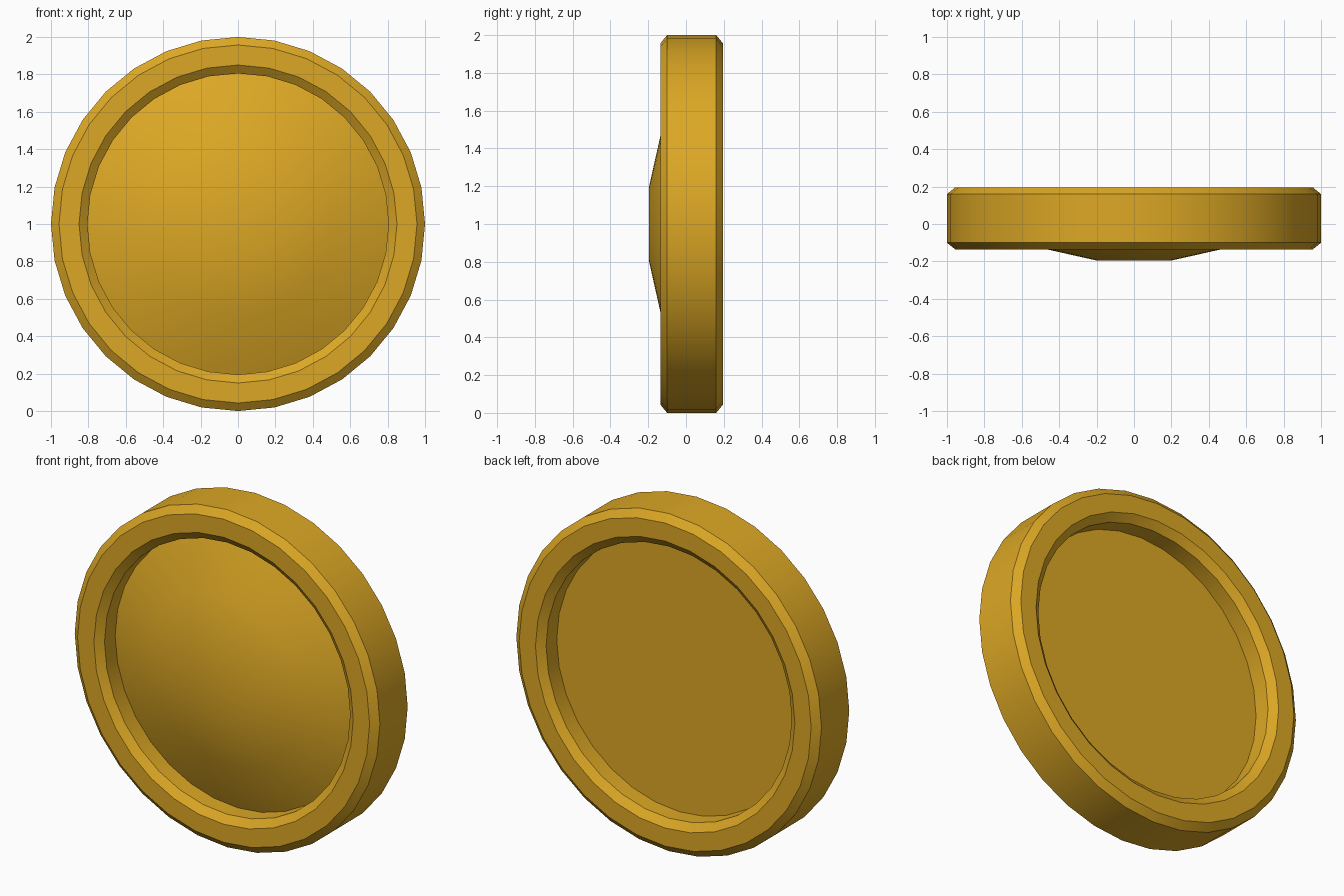
import bpy
import bmesh
import math

SIDES = 32

cube = bpy.data.objects.get("Cube")
if cube:
    bpy.data.objects.remove(cube, do_unlink=True)

gold = bpy.data.materials.new("gold")
gold.use_nodes = True
colour = (0.72, 0.39, 0.018, 1)
gold.diffuse_color = colour
gold.node_tree.nodes["Principled BSDF"].inputs["Base Color"].default_value = colour


def lathe(name, profile, closed=False):
    """Spin (radius, y) points around the y axis; an open profile gets a cap on its last ring."""
    bm = bmesh.new()
    rings = []
    for radius, y in profile:
        angles = [math.tau * i / SIDES for i in range(SIDES)]
        rings.append([bm.verts.new((radius * math.cos(a), y, 1 + radius * math.sin(a)))
                      for a in angles])
    pairs = list(zip(rings, rings[1:]))
    if closed:
        pairs.append((rings[-1], rings[0]))
    for a, b in pairs:
        for i in range(SIDES):
            j = (i + 1) % SIDES
            bm.faces.new((a[i], a[j], b[j], b[i]))
    if not closed:
        bm.faces.new(rings[0])
        bm.faces.new(rings[-1])
    bmesh.ops.recalc_face_normals(bm, faces=bm.faces)
    mesh = bpy.data.meshes.new(name)
    bm.to_mesh(mesh)
    bm.free()
    mesh.materials.append(gold)
    obj = bpy.data.objects.new(name, mesh)
    bpy.context.collection.objects.link(obj)
    bpy.ops.object.select_all(action='DESELECT')
    obj.select_set(True)
    bpy.context.view_layer.objects.active = obj
    bpy.ops.object.shade_smooth_by_angle(angle=math.radians(30))
    return obj


# Raised rim with bevelled inner and outer edges
front, back, bevel = -0.135, 0.195, 0.035
half = [(0.805, front + bevel), (0.85, front), (0.957, front), (1.0, front + bevel)]
mirrored = [(r, front + back - y) for r, y in reversed(half)]
lathe("rim", half + mirrored, closed=True)

# Recessed centre: flat behind, domed in front
lathe("domed_centre", [(0.805, 0.06), (0.805, 0.0), (0.5, -0.128), (0.2, -0.195)])
